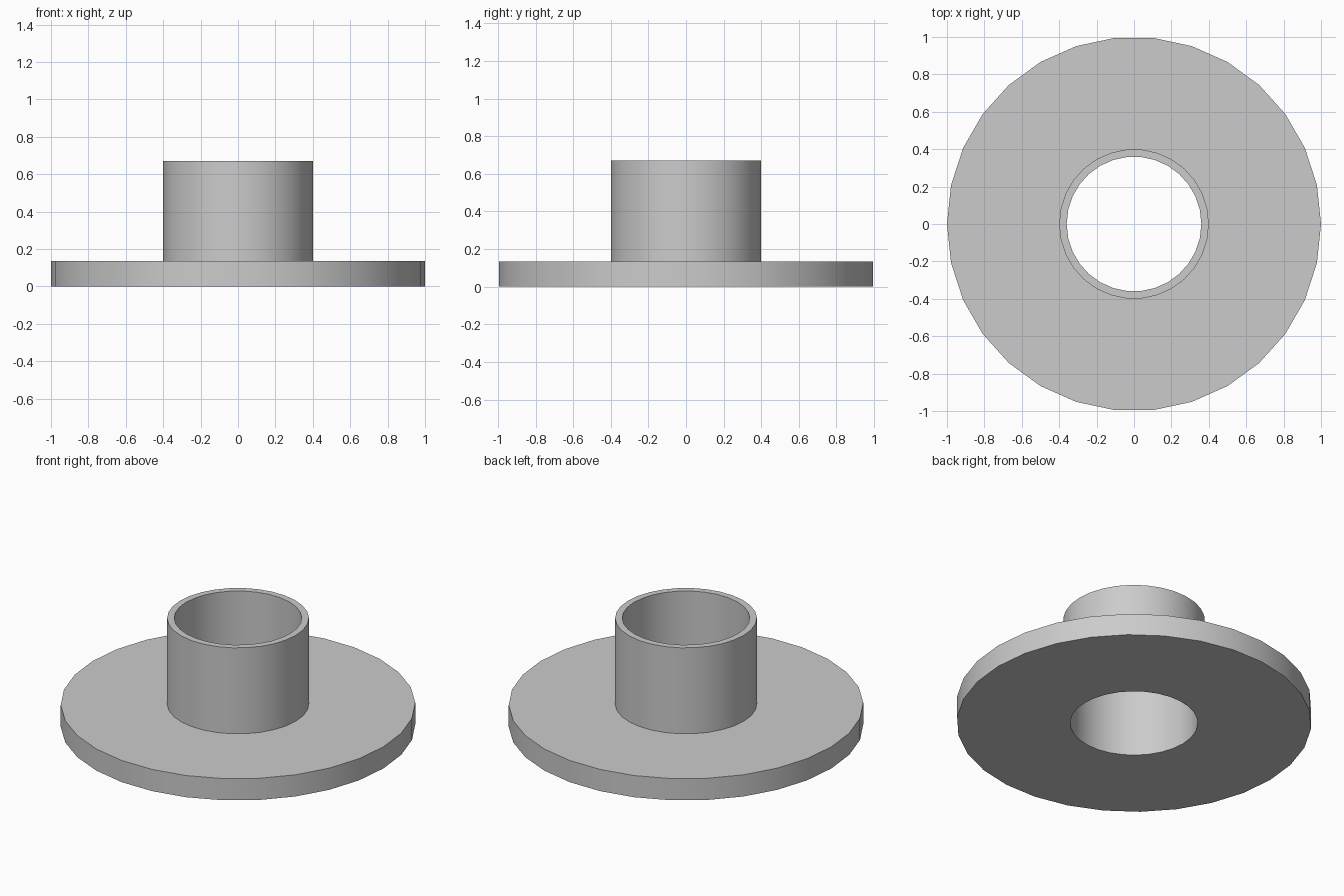
import bpy, bmesh, math
from mathutils import Matrix, Vector

cube = bpy.data.objects.get("Cube")
if cube:
    bpy.data.objects.remove(cube, do_unlink=True)

SIDES = 30
BORE, TUBE, RIM = 0.36, 0.40, 1.0
PLATE_TOP, TUBE_TOP = 0.135, 0.67

# Plain grey material
grey = bpy.data.materials.new("light_grey")
grey.use_nodes = True
colour = (0.6, 0.6, 0.6, 1)
grey.diffuse_color = colour
grey.node_tree.nodes["Principled BSDF"].inputs["Base Color"].default_value = colour


def lathe(name, profile):
    """Turn a closed (radius, height) profile about the z axis."""
    bm = bmesh.new()
    rings = []
    for i in range(SIDES):
        turn = Matrix.Rotation(math.tau * i / SIDES, 3, "Z")
        rings.append([bm.verts.new(turn @ Vector((r, 0, z))) for r, z in profile])
    count = len(profile)
    for i in range(SIDES):
        a, b = rings[i], rings[(i + 1) % SIDES]
        for j in range(count):
            k = (j + 1) % count
            bm.faces.new((a[j], b[j], b[k], a[k]))
    bmesh.ops.recalc_face_normals(bm, faces=bm.faces)
    mesh = bpy.data.meshes.new(name)
    bm.to_mesh(mesh)
    bm.free()
    mesh.materials.append(grey)
    obj = bpy.data.objects.new(name, mesh)
    bpy.context.collection.objects.link(obj)
    bpy.ops.object.select_all(action="DESELECT")
    obj.select_set(True)
    bpy.context.view_layer.objects.active = obj
    bpy.ops.object.shade_smooth_by_angle(angle=math.radians(30))
    return obj


# Flat disc and upright collar turned as one hollow piece
lathe("flanged_collar", [
    (BORE, 0), (RIM, 0), (RIM, PLATE_TOP),
    (TUBE, PLATE_TOP), (TUBE, TUBE_TOP), (BORE, TUBE_TOP),
])
